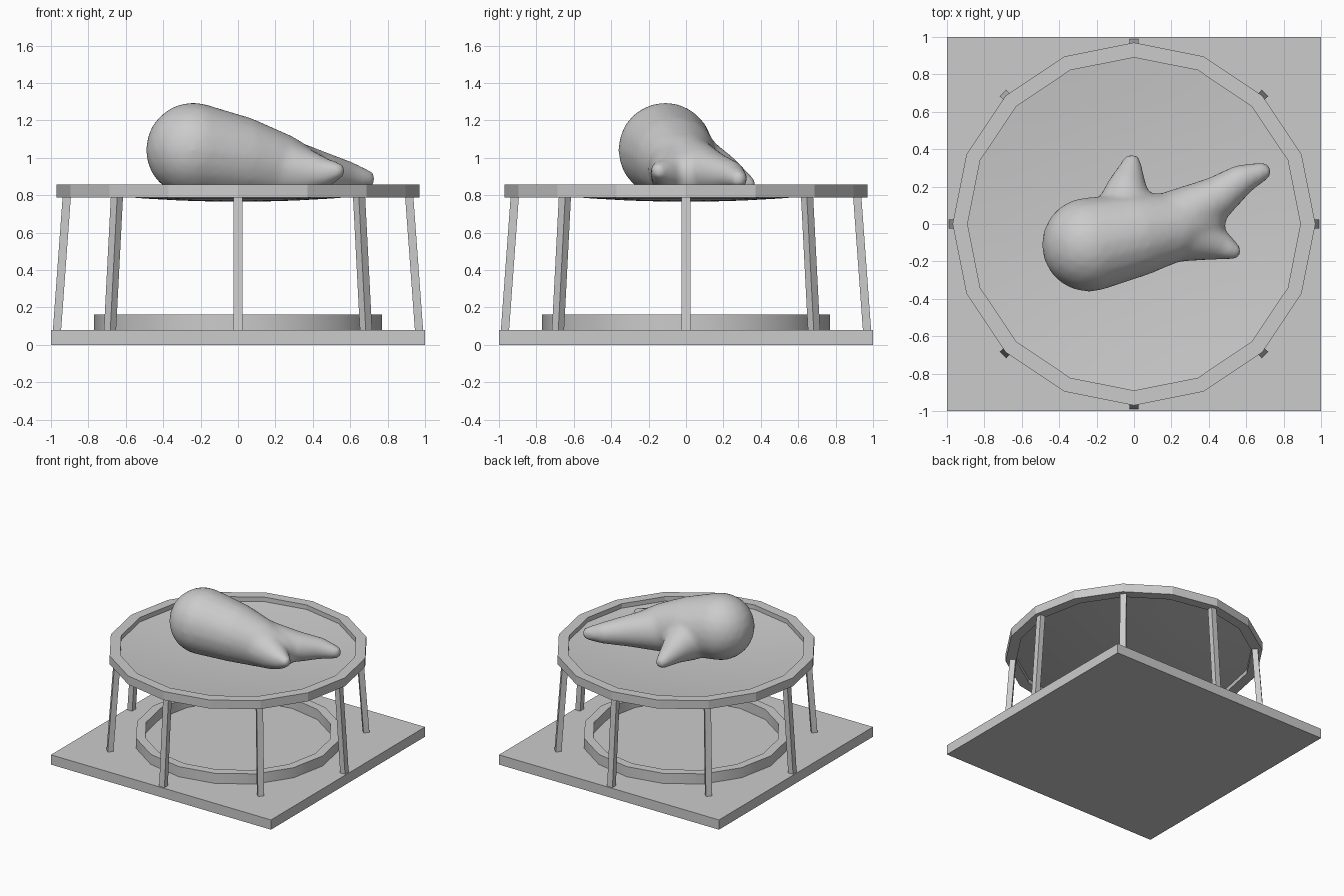
import bpy, bmesh
from math import cos, sin, pi
from mathutils import Vector, Matrix

if "Cube" in bpy.data.objects:
    bpy.data.objects.remove(bpy.data.objects["Cube"])

SIDES = 16


def make_object(name, bm):
    bmesh.ops.recalc_face_normals(bm, faces=bm.faces)
    mesh = bpy.data.meshes.new(name)
    bm.to_mesh(mesh)
    bm.free()
    obj = bpy.data.objects.new(name, mesh)
    bpy.context.collection.objects.link(obj)
    return obj


def circle(bm, r, z):
    return [bm.verts.new((r * cos(2 * pi * i / SIDES), r * sin(2 * pi * i / SIDES), z))
            for i in range(SIDES)]


def bridge(bm, a, b):
    for i in range(SIDES):
        j = (i + 1) % SIDES
        bm.faces.new((a[i], a[j], b[j], b[i]))


def ring(name, r_in, r_out, z0, z1):
    bm = bmesh.new()
    loops = [circle(bm, r, z) for r, z in
             ((r_out, z0), (r_out, z1), (r_in, z1), (r_in, z0))]
    for k in range(4):
        bridge(bm, loops[k], loops[(k + 1) % 4])
    return make_object(name, bm)


# Square base plate
bm = bmesh.new()
bmesh.ops.create_cube(bm, size=1, matrix=Matrix.Translation((0, 0, 0.04))
                      @ Matrix.Diagonal((2, 2, 0.08, 1)))
make_object("base_plate", bm)

# Lower ring on the plate and upper rim
lower = ring("lower_ring", 0.70, 0.77, 0.075, 0.163)
ring("upper_rim", 0.89, 0.97, 0.787, 0.857)
bpy.context.view_layer.objects.active = lower
lower.select_set(True)
bpy.ops.object.shade_smooth_by_angle()

# Sagging bed inside the rim
bm = bmesh.new()
prev = None
for r in (0.89, 0.7, 0.5, 0.3, 0.12):
    loop = circle(bm, r, 0.765 + 0.055 * (r / 0.89) ** 2)
    if prev:
        bridge(bm, prev, loop)
    prev = loop
bm.faces.new(prev)
bed = make_object("sagging_bed", bm)
for p in bed.data.polygons:
    p.use_smooth = True

# Eight leaning legs
for i in range(8):
    bm = bmesh.new()
    bmesh.ops.create_cube(bm, size=1)
    for v in bm.verts:
        top = v.co.z > 0
        v.co = Vector(((0.915 if top else 0.968) + v.co.x * 0.044,
                       v.co.y * 0.048, 0.80 if top else 0.075))
    bmesh.ops.rotate(bm, verts=bm.verts, matrix=Matrix.Rotation(i * pi / 4, 3, 'Z'))
    make_object(f"leg_{i + 1}", bm)

# Soft lying figure: chains of (x, y, z, radius) fused into one skin
chains = [
    # body
    [(-0.24, -0.11, 1.043, 0.253), (0.0, -0.06, 1.0, 0.225),
     (0.2, -0.02, 0.955, 0.185), (0.36, 0.03, 0.915, 0.135)],
    # short limb
    [(0.2, -0.03, 0.95, 0.175), (0.36, -0.075, 0.925, 0.12),
     (0.45, -0.11, 0.92, 0.082), (0.53, -0.145, 0.93, 0.045)],
    # long limb
    [(0.2, 0.0, 0.95, 0.175), (0.44, 0.14, 0.92, 0.115),
     (0.57, 0.235, 0.905, 0.083), (0.685, 0.28, 0.887, 0.05)],
    # side limb
    [(-0.05, 0.02, 0.96, 0.18), (-0.04, 0.18, 0.92, 0.11),
     (-0.012, 0.325, 0.857, 0.05)],
]
bm = bmesh.new()
STEPS = 8
for chain in chains:
    for a, b in zip(chain, chain[1:]):
        for s in range(STEPS + 1):
            p = Vector(a).lerp(Vector(b), s / STEPS)
            bmesh.ops.create_icosphere(bm, subdivisions=3, radius=p[3],
                                       matrix=Matrix.Translation(p[:3]))
figure = make_object("lying_figure", bm)
remesh = figure.modifiers.new("fuse", 'REMESH')
remesh.mode = 'VOXEL'
remesh.voxel_size = 0.02
remesh.use_smooth_shade = True
soften = figure.modifiers.new("soften", 'SMOOTH')
soften.factor = 0.5
soften.iterations = 5
